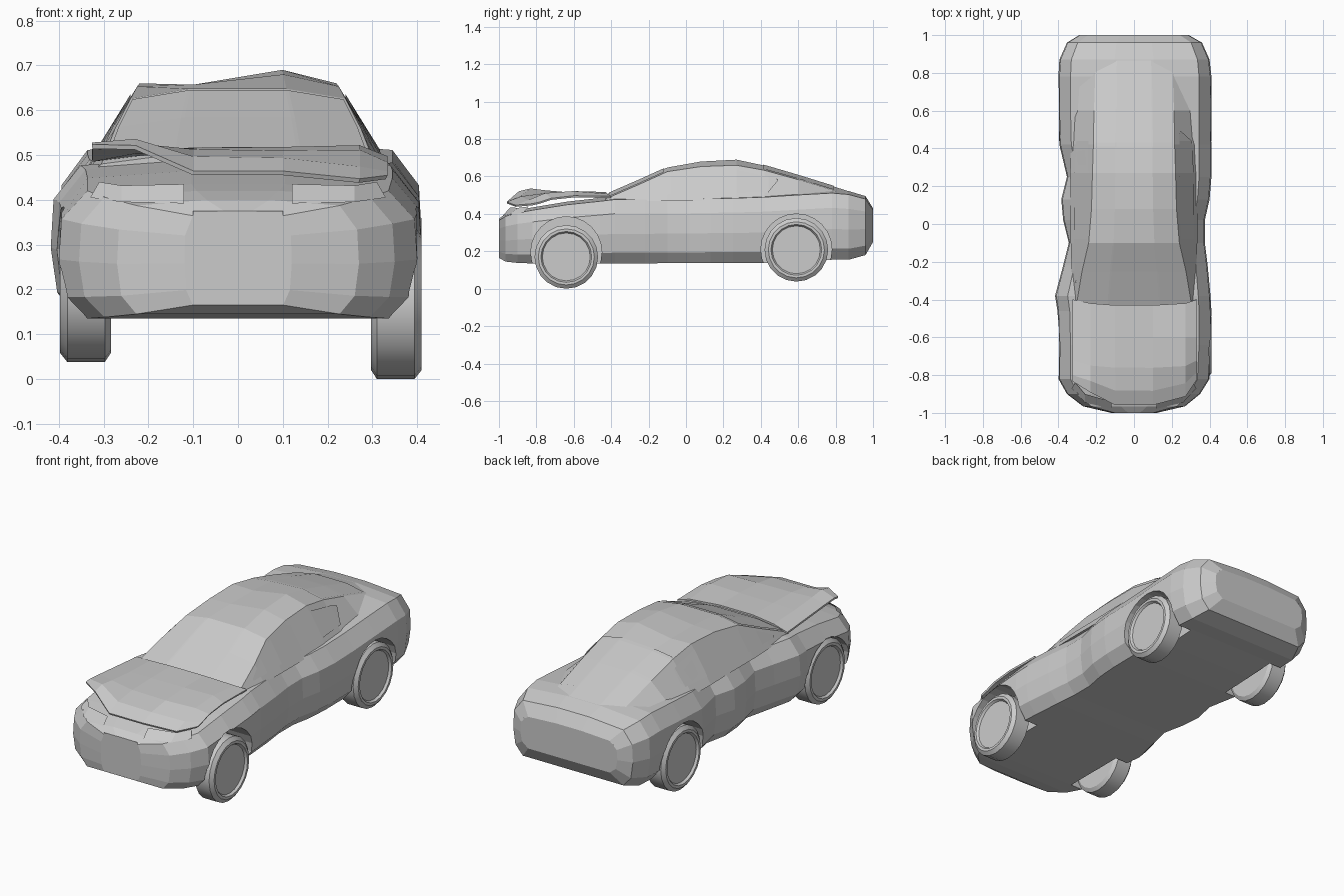
import bpy, math
from mathutils import Vector

if "Cube" in bpy.data.objects:
    bpy.data.objects.remove(bpy.data.objects["Cube"])


def mesh_object(name, verts, faces):
    me = bpy.data.meshes.new(name)
    me.from_pydata([tuple(v) for v in verts], [], faces)
    me.update()
    ob = bpy.data.objects.new(name, me)
    bpy.context.collection.objects.link(ob)
    return ob


def grid(name, rows, closed=False, caps=False):
    """Skin a list of equal-length point rows."""
    n = len(rows[0])
    faces = []
    for i in range(len(rows) - 1):
        for j in range(n if closed else n - 1):
            k = (j + 1) % n
            faces.append((i * n + j, i * n + k, (i + 1) * n + k, (i + 1) * n + j))
    if caps:
        last = (len(rows) - 1) * n
        faces += [tuple(reversed(range(n))), tuple(range(last, last + n))]
    return mesh_object(name, [p for r in rows for p in r], faces)


# Lower body: y, left half width, right half width, bottom z, top z
stations = [
    (-1.00, .12, .12, .165, .375), (-.965, .27, .27, .145, .40),
    (-.90, .355, .35, .138, .42), (-.82, .40, .40, .135, .435),
    (-.64, .40, .41, .135, .465), (-.46, .405, .41, .135, .485),
    (-.38, .418, .405, .135, .495), (-.22, .375, .39, .135, .495),
    (-.10, .345, .375, .137, .495), (.02, .375, .375, .137, .497),
    (.13, .385, .40, .137, .50), (.25, .355, .41, .137, .502),
    (.42, .395, .41, .138, .508), (.60, .40, .41, .145, .52),
    (.78, .40, .41, .155, .53), (.87, .395, .40, .155, .522),
    (.96, .355, .36, .18, .495), (1.0, .29, .29, .25, .43)]
shape = [(.84, 0), (.965, .16), (1, .44), (.985, .74), (.84, .95), (.26, 1)]
rows = []
for y, wl, wr, zb, zt in stations:
    right = [(wr * a, y, zb + (zt - zb) * t) for a, t in shape]
    left = [(-wl * a, y, zb + (zt - zb) * t) for a, t in reversed(shape)]
    rows.append(right + left)
body = grid("car_body", rows, closed=True, caps=True)

# Wheels turned from one profile, with arch cutters
wheel_shape = [(.398, 0), (.398, .128), (.41, .136), (.41, .15), (.394, .17),
               (.31, .17), (.297, .15), (.297, 0.0)]


def turn(name, profile, y, z, side, shift=0, n=20):
    rings = [[(side * (x - shift), y + r * math.cos(2 * math.pi * k / n) * side,
               z + r * math.sin(2 * math.pi * k / n)) for k in range(n)]
             for x, r in profile if r > 0]
    return grid(name, rings, closed=True, caps=True)


for label, side in (("left", -1), ("right", 1)):
    for end, y in (("front", -.64), ("rear", .59)):
        low = side == 1 and end == "front"
        wheel = turn(f"{label}_{end}_wheel", wheel_shape, y, .17 if low else .208,
                     side, .013 if side < 0 else 0)
        bpy.ops.object.select_all(action='DESELECT')
        wheel.select_set(True)
        bpy.context.view_layer.objects.active = wheel
        bpy.ops.object.shade_smooth_by_angle(angle=math.radians(30))
        cutter = turn(f"{label}_{end}_arch_cutter", [(.265, .19), (.6, .19)],
                      y, .195 if end == "front" else .21, side, n=24)
        cutter.hide_render = True
        cutter.hide_set(True)
        for ob in (body, cutter):
            import bmesh
            bm = bmesh.new()
            bm.from_mesh(ob.data)
            bmesh.ops.recalc_face_normals(bm, faces=bm.faces)
            bm.to_mesh(ob.data)
            bm.free()
        cut = body.modifiers.new(cutter.name, 'BOOLEAN')
        cut.operation = 'DIFFERENCE'
        cut.solver = 'EXACT'
        cut.object = cutter

# Cabin: y, base half width, roof half width, roof z, dent on left, bump on right
BASE = .47
cabin_stations = [
    (-.43, .315, .305, .502, 0, 0), (-.25, .33, .275, .58, 0, 0),
    (-.10, .335, .24, .648, 0, 0), (.08, .335, .225, .675, -.018, .005),
    (.27, .338, .22, .682, -.025, .008), (.42, .335, .215, .655, -.005, .003),
    (.60, .335, .212, .605, 0, 0), (.80, .335, .205, .543, 0, 0),
    (.89, .32, .20, .515, 0, 0)]


def section(st):
    y, b, t, z, dent, bump = st
    return [Vector(p) for p in (
        (b, y, BASE), (t, y, z - .022), (t * .45, y, z + bump),
        (-t * .45, y, z + dent), (-t, y, z - .022), (-b, y, BASE))]


def surf(y, s):
    """Point on the cabin skin at length y and section position s (0..5)."""
    for a, c in zip(cabin_stations, cabin_stations[1:]):
        if y <= c[0]:
            break
    f = (y - a[0]) / (c[0] - a[0])
    i = min(int(s), 4)
    pa, pc = section(a), section(c)
    return pa[i].lerp(pa[i + 1], s - i).lerp(pc[i].lerp(pc[i + 1], s - i), f)


def lifted(y, s, h=.004):
    p = surf(y, s)
    n = (surf(y + .01, s) - p).cross(surf(y, s + .01) - p).normalized()
    if n.dot(p - Vector((0, y, .45))) < 0:
        n.negate()
    return p + n * h


grid("cabin", [section(s) for s in cabin_stations], closed=True, caps=True)

# Glass panels following the cabin skin
for name, ys in (("windscreen", (-.41, -.25, -.115)),
                 ("rear_window", (.41, .43, .59, .61, .79))):
    grid(name, [[lifted(y, s) for s in (1.06, 1.98, 2.02, 2.98, 3.02, 3.94)]
                for y in ys])
side_glass = [(-.31, .497, .506), (-.2, .5, .567), (-.08, .503, .618),
              (.1, .507, .634), (.27, .51, .634), (.44, .513, .598), (.49, .575, .583)]
for name, flip in (("right_side_window", False), ("left_side_window", True)):
    rows = []
    for y, lo, hi in side_glass:
        top = surf(y, 1).z
        ss = [(z - BASE) / (top - BASE) for z in (lo, hi)]
        rows.append([lifted(y, 5 - s if flip else s) for s in ss])
    grid(name, rows)

# Buckled bonnet, sprung open at the front left corner
xs = (-.325, -.23, -.10, .10, .27, .33)
bonnet_rows = [
    ((-.40, -.42, -.43, -.43, -.42, -.40), (.485, .497, .507, .507, .497, .485)),
    ((-.60, -.60, -.60, -.60, -.60, -.60), (.502, .503, .506, .508, .512, .488)),
    ((-.72, -.75, -.76, -.76, -.75, -.72), (.512, .516, .503, .50, .502, .475)),
    ((-.80, -.83, -.88, -.88, -.84, -.78), (.518, .526, .487, .484, .465, .455)),
    ((-.83, -.89, -.955, -.955, -.91, -.82), (.514, .512, .455, .455, .438, .446))]
bonnet = grid("bonnet", [list(zip(xs, ys, zs)) for ys, zs in bonnet_rows])
bonnet.modifiers.new("thickness", 'SOLIDIFY').thickness = .01

# Headlamps set below the bonnet edge
for name, s in (("left_headlamp", -1), ("right_headlamp", 1)):
    grid(name, [[(s * .12, -.978, .392), (s * .26, -.945, .395), (s * .33, -.87, .405)],
                [(s * .12, -.94, .435), (s * .26, -.90, .432), (s * .31, -.84, .44)]])

# Grille and boot-lid panels
grid("grille", [[(-.1, -1.001, z), (.1, -1.001, z)] for z in (.18, .375)])
grid("rear_panel", [[(-.27, 1.0005, z), (.27, 1.0005, z)] for z in (.27, .41)])
